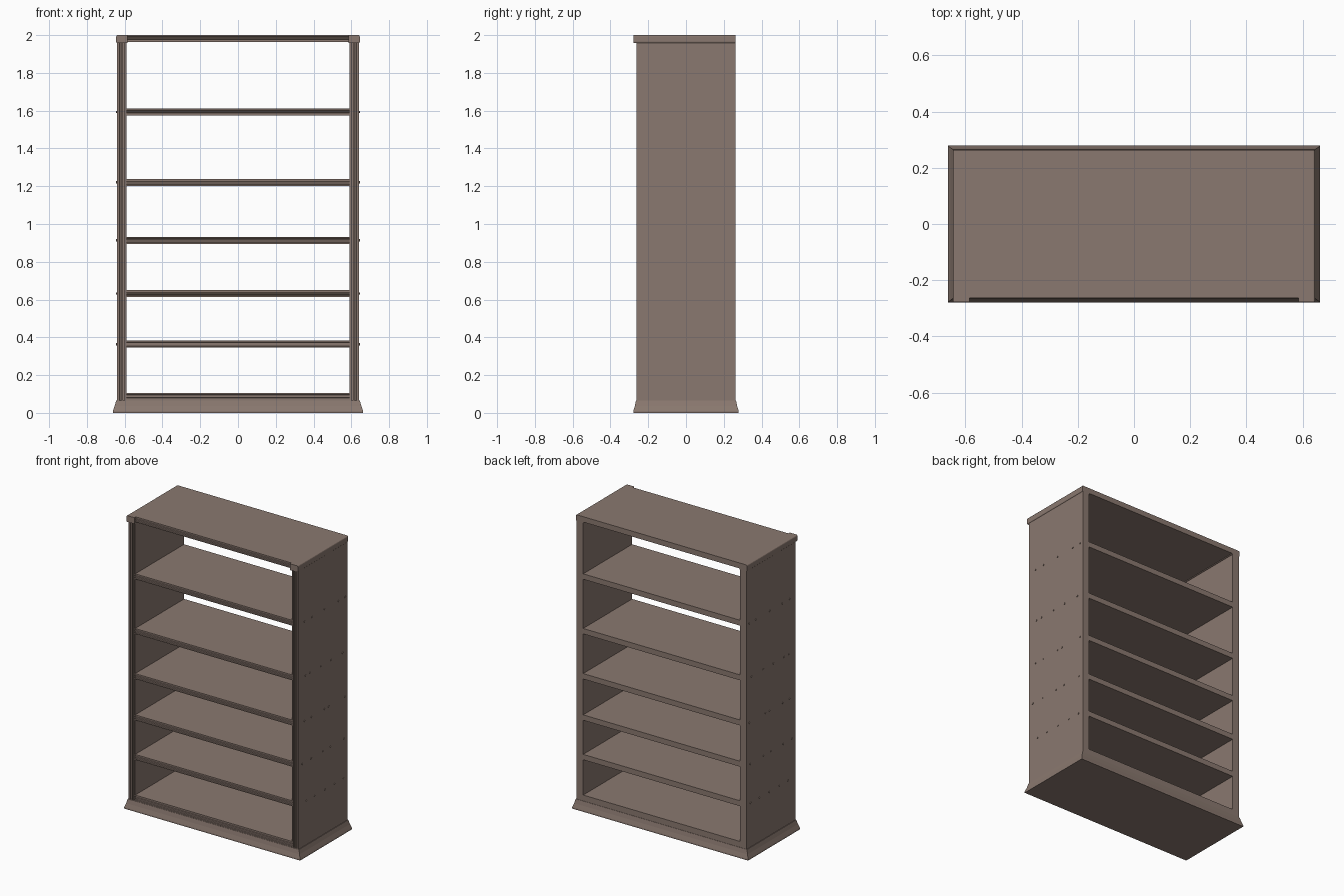
import bpy, bmesh, math
from mathutils import Matrix

cube = bpy.data.objects.get("Cube")
if cube:
    bpy.data.objects.remove(cube, do_unlink=True)

# Single painted wood colour
wood = bpy.data.materials.new("grey_brown_wood")
wood.use_nodes = True
colour = (0.255, 0.19, 0.16, 1)
wood.diffuse_color = colour
shader = wood.node_tree.nodes["Principled BSDF"]
shader.inputs["Base Color"].default_value = colour
shader.inputs["Roughness"].default_value = 0.7

FRONT, BACK = -0.263, 0.263
INNER, OUTER = 0.59, 0.641
BASE_TOP, HEIGHT = 0.065, 2.0


def finish(name, bm):
    bmesh.ops.recalc_face_normals(bm, faces=bm.faces)
    mesh = bpy.data.meshes.new(name)
    bm.to_mesh(mesh)
    bm.free()
    mesh.materials.append(wood)
    obj = bpy.data.objects.new(name, mesh)
    bpy.context.collection.objects.link(obj)
    return obj


def loft(name, rings):
    """Skin a stack of matching rings and close both ends."""
    bm = bmesh.new()
    rows = [[bm.verts.new(p) for p in ring] for ring in rings]
    n = len(rows[0])
    for a, b in zip(rows, rows[1:]):
        for i in range(n):
            j = (i + 1) % n
            bm.faces.new((a[i], a[j], b[j], b[i]))
    bm.faces.new(rows[0])
    bm.faces.new(rows[-1])
    return finish(name, bm)


def grooved_edge(start, width, grooves, depth):
    """Points (across, inset) along an edge with V-sided grooves."""
    pts = [(start, 0)]
    for a, b in grooves:
        lip = (b - a) * 0.2
        pts += [(start + width * a, 0), (start + width * (a + lip), depth),
                (start + width * (b - lip), depth), (start + width * b, 0)]
    return pts + [(start + width, 0)]


# Flared plinth with a short upright foot
def rectangle(x, y, z):
    return [(-x, -y, z), (x, -y, z), (x, y, z), (-x, y, z)]

loft("plinth", [rectangle(0.663, 0.279, 0), rectangle(0.663, 0.279, 0.009),
                rectangle(0.653, 0.271, 0.036), rectangle(0.645, 0.265, BASE_TOP)])

# Shelves and top board, with reeded front edges
def board(name, z, thickness):
    edge = grooved_edge(z, thickness, [(0.2, 0.42), (0.58, 0.8)], 0.006)
    profile = [(FRONT + inset, across) for across, inset in edge]
    profile += [(BACK, z + thickness), (BACK, z)]
    loft(name, [[(x, y, h) for y, h in profile] for x in (-INNER, INNER)])

SHELF = 0.037
shelf_heights = [0.345, 0.614, 0.895, 1.202, 1.574]
board("bottom_shelf", BASE_TOP, 0.04)
for i, z in enumerate(shelf_heights):
    board(f"shelf_{i + 1}", z, SHELF)
board("top_board", HEIGHT - SHELF, SHELF)

# Irregular screw spacing, one row per shelf
screw_rows = [(-0.18, -0.09, 0.02, 0.125, 0.22),
              (-0.225, -0.13, 0.0, 0.08, 0.225),
              (-0.2, -0.125, 0.015, 0.06, 0.235),
              (-0.19, -0.14, -0.025, 0.085, 0.21),
              (-0.2, -0.12, 0.015, 0.165, 0.235)]

for side, s in (("left", 1), ("right", -1)):
    # Side panel with a moulded front edge
    edge = grooved_edge(INNER, OUTER - INNER, [(0.2, 0.38), (0.5, 0.75)], 0.008)
    profile = [(s * across, FRONT + inset) for across, inset in edge]
    profile += [(s * OUTER, BACK), (s * INNER, BACK)]
    loft(f"{side}_side_panel",
         [[(x, y, z) for x, y in profile] for z in (BASE_TOP, 1.96)])

    # Rounded cap running front to back over the panel
    x0, x1, z0, r = INNER - 0.004, OUTER + 0.004, 1.957, 0.008
    section = [(x0, z0), (x1 - r, z0)]
    for cz, start in ((z0 + r, -90), (HEIGHT - r, 0)):
        for step in range(4):
            a = math.radians(start + 30 * step)
            section.append((x1 - r + r * math.cos(a), cz + r * math.sin(a)))
    section.append((x0, HEIGHT))
    loft(f"{side}_top_cap",
         [[(s * x, y, z) for x, z in section] for y in (-0.278, BACK)])

    # Screw heads standing just proud of the panel
    bm = bmesh.new()
    for z, row in zip(shelf_heights, screw_rows):
        for y in row:
            place = (Matrix.Translation((s * OUTER, y, z + SHELF / 2))
                     @ Matrix.Rotation(math.pi / 2, 4, "Y"))
            bmesh.ops.create_cone(bm, cap_ends=True, segments=8, radius1=0.006,
                                  radius2=0.006, depth=0.008, matrix=place)
    finish(f"{side}_screw_heads", bm)
